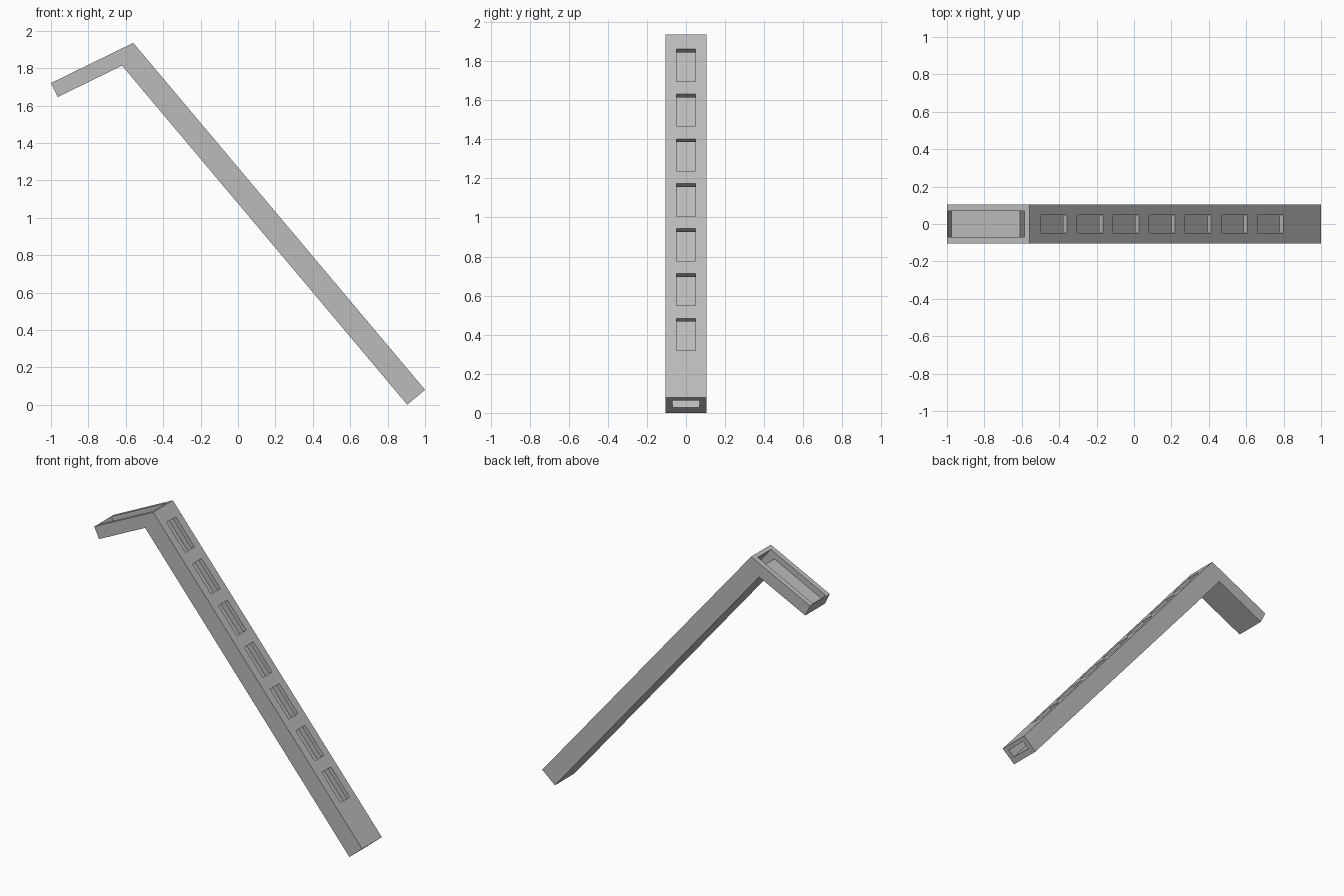
import bpy, bmesh
from mathutils import Vector, Matrix

cube = bpy.data.objects.get("Cube")
if cube:
    bpy.data.objects.remove(cube, do_unlink=True)

grey = bpy.data.materials.new("plain grey")
grey.use_nodes = True
grey.diffuse_color = (0.5, 0.5, 0.5, 1)
grey.node_tree.nodes["Principled BSDF"].inputs["Base Color"].default_value = (0.5, 0.5, 0.5, 1)

# Side profile corners
foot, apex, tip = Vector((1, 0.08)), Vector((-0.56, 1.935)), Vector((-1, 1.72))
up = (apex - foot).normalized()          # along the long beam
out = Vector((up.y, -up.x))              # away from its slotted face
along = (apex - tip).normalized()        # along the short arm
arm_up = Vector((-along.y, along.x))     # away from its open face


def elbow(beam_depth, arm_depth):
    """Point lying at the given depths below the beam face and the arm face."""
    s = (beam_depth - arm_depth * arm_up.dot(out)) / along.dot(out)
    return apex - along * s - arm_up * arm_depth


def extrude(name, points, half_width):
    bm = bmesh.new()
    face = bm.faces.new([bm.verts.new((p.x, -half_width, p.y)) for p in points])
    new = bmesh.ops.extrude_face_region(bm, geom=[face])["geom"]
    bmesh.ops.translate(bm, vec=(0, 2 * half_width, 0),
                        verts=[v for v in new if isinstance(v, bmesh.types.BMVert)])
    bmesh.ops.recalc_face_normals(bm, faces=bm.faces)
    mesh = bpy.data.meshes.new(name)
    bm.to_mesh(mesh)
    bm.free()
    mesh.materials.append(grey)
    obj = bpy.data.objects.new(name, mesh)
    bpy.context.collection.objects.link(obj)
    return obj


def cut(target, cutter):
    mod = target.modifiers.new(cutter.name, 'BOOLEAN')
    mod.operation, mod.solver, mod.object = 'DIFFERENCE', 'EXACT', cutter
    cutter.hide_render = True
    cutter.hide_set(True)
    cutter.display_type = 'WIRE'


# Bent body: long sloping beam with a short arm at the top
thick, arm_thick = 0.124, 0.083
body = extrude("bent_beam", [foot, apex, tip, tip - arm_up * arm_thick,
                             elbow(thick, arm_thick), foot - out * thick], 0.105)

# Hollow: tube through the beam that opens into a channel along the arm
top_wall, floor, channel = 0.027, 0.083, 0.04
rim = tip + along * 0.006
below = foot - up * 0.05
hollow = extrude("hollow_cutter", [below - out * top_wall, elbow(top_wall, -0.02),
                                   rim + arm_up * 0.02, rim - arm_up * channel,
                                   elbow(floor, channel), below - out * floor], 0.07)
cut(body, hollow)

# Row of slots through the outer wall of the beam
for i in range(7):
    mid = foot + up * (0.42 + i * 0.3)
    a, b = mid - up * 0.108, mid + up * 0.108
    slot = extrude(f"slot_cutter_{i + 1}", [a + out * 0.02, b + out * 0.02,
                                            b - out * 0.05, a - out * 0.05], 0.048)
    cut(body, slot)

# Apply the cuts and remove the helpers
bpy.context.view_layer.update()
result = bpy.data.meshes.new_from_object(body.evaluated_get(bpy.context.evaluated_depsgraph_get()))
cutters = [m.object for m in body.modifiers]
body.modifiers.clear()
body.data = result
for c in cutters:
    bpy.data.objects.remove(c, do_unlink=True)
